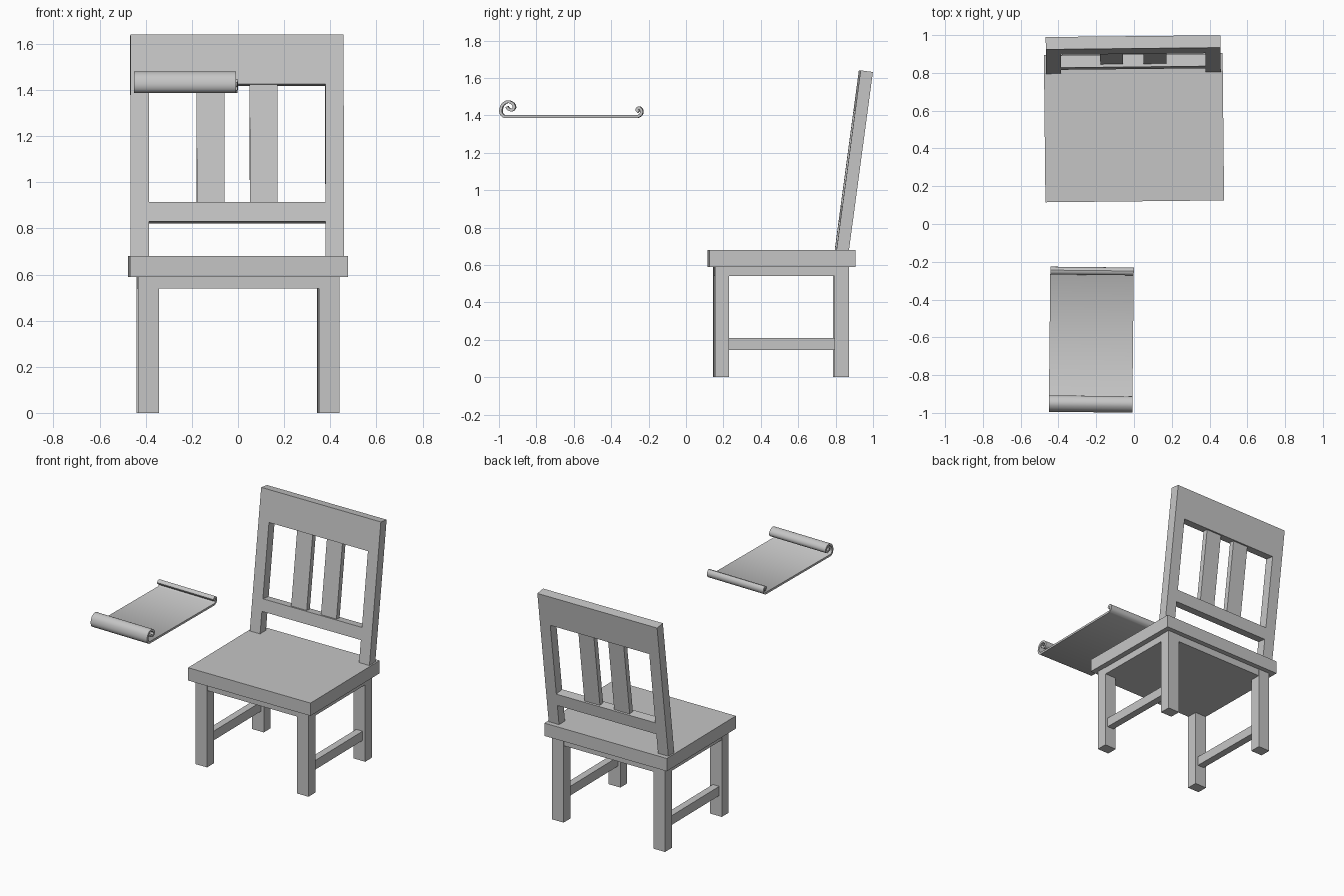
import bpy, bmesh, math
from mathutils import Matrix, Vector

if "Cube" in bpy.data.objects:
    bpy.data.objects.remove(bpy.data.objects["Cube"])

grey = bpy.data.materials.new("plain_grey")
grey.diffuse_color = (0.56, 0.56, 0.56, 1)
grey.use_nodes = True
grey.node_tree.nodes["Principled BSDF"].inputs["Base Color"].default_value = grey.diffuse_color

# Whole chair is turned very slightly about its seat centre
CHAIR = Matrix.Translation((0, 0.51, 0)) @ Matrix.Rotation(math.radians(0.6), 4, 'Z')
# Leaning frame of the backrest: origin at the front foot of the posts
BACK = CHAIR @ Matrix.Translation((0, 0.29, 0.68)) @ Matrix.Rotation(math.radians(-7.65), 4, 'X')


def add_object(name, bm, frame):
    bmesh.ops.recalc_face_normals(bm, faces=bm.faces[:])
    mesh = bpy.data.meshes.new(name)
    bm.to_mesh(mesh)
    bm.free()
    mesh.materials.append(grey)
    obj = bpy.data.objects.new(name, mesh)
    obj.matrix_world = frame
    bpy.context.collection.objects.link(obj)
    return obj


def box(name, x, y, z, frame=CHAIR):
    """Box from (min, max) ranges along each axis."""
    bm = bmesh.new()
    bmesh.ops.create_cube(bm, size=1)
    size = [r[1] - r[0] for r in (x, y, z)]
    mid = [(r[1] + r[0]) / 2 for r in (x, y, z)]
    bmesh.ops.scale(bm, vec=size, verts=bm.verts)
    bmesh.ops.translate(bm, vec=mid, verts=bm.verts)
    return add_object(name, bm, frame)


# Seat and the block below it
box("seat", (-0.473, 0.473), (-0.39, 0.39), (0.59, 0.68))
box("apron", (-0.435, 0.435), (-0.358, 0.355), (0.54, 0.592))

for side, s in (("left", -1), ("right", 1)):
    def span(a, b):
        return tuple(sorted((s * a, s * b)))
    # Legs and side stretchers
    box(f"front_leg_{side}", span(0.347, 0.437), (-0.36, -0.284), (0, 0.592))
    box(f"back_leg_{side}", span(0.347, 0.437), (0.28, 0.357), (0, 0.592))
    box(f"stretcher_{side}", span(0.367, 0.417), (-0.29, 0.29), (0.145, 0.21))
    # Back posts and slats
    box(f"back_post_{side}", span(0.3825, 0.4625), (0, 0.066), (-0.01, 0.969), BACK)
    box(f"back_slat_{side}", span(0.055, 0.175), (0.016, 0.052), (0.22, 0.77), BACK)

# Back rails
box("top_rail", (-0.383, 0.383), (0, 0.066), (0.752, 0.969), BACK)
box("lower_rail", (-0.383, 0.383), (0, 0.066), (0.152, 0.237), BACK)

# Floating scroll: rolled-up sheet profile in (y, z)
front_curl = [(-0.957, 1.446), (-0.948, 1.434), (-0.930, 1.428), (-0.917, 1.442),
              (-0.925, 1.462), (-0.952, 1.473), (-0.979, 1.457), (-0.989, 1.427),
              (-0.984, 1.405), (-0.970, 1.3935)]
back_curl = [(-0.257, 1.3935), (-0.240, 1.405), (-0.236, 1.424), (-0.248, 1.440),
             (-0.262, 1.431), (-0.251, 1.419)]


def smooth_path(points, steps=3):
    """Catmull-Rom interpolation through the points."""
    p = [Vector(q) for q in points]
    p = [2 * p[0] - p[1]] + p + [2 * p[-1] - p[-2]]
    out = []
    for a, b, c, d in zip(p, p[1:], p[2:], p[3:]):
        for i in range(steps):
            t = i / steps
            out.append(0.5 * (2 * b + (c - a) * t + (2 * a - 5 * b + 4 * c - d) * t * t
                              + (3 * b - a - 3 * c + d) * t ** 3))
    return out + [p[-2]]


bm = bmesh.new()
path = smooth_path(front_curl) + smooth_path(back_curl)
rows = [[bm.verts.new((x, y + 0.61, z)) for x in (-0.221, 0.221)] for y, z in path]
for (a, b), (c, d) in zip(rows, rows[1:]):
    bm.faces.new((a, b, d, c))
scroll = add_object("scroll", bm, Matrix.Translation((-0.226, -0.61, 0))
                    @ Matrix.Rotation(math.radians(-0.6), 4, 'Z'))
thick = scroll.modifiers.new("sheet_thickness", 'SOLIDIFY')
thick.thickness = 0.015
thick.offset = 0

bpy.context.view_layer.objects.active = scroll
scroll.select_set(True)
bpy.ops.object.modifier_apply(modifier=thick.name)
bpy.ops.object.shade_smooth_by_angle(angle=math.radians(40))
